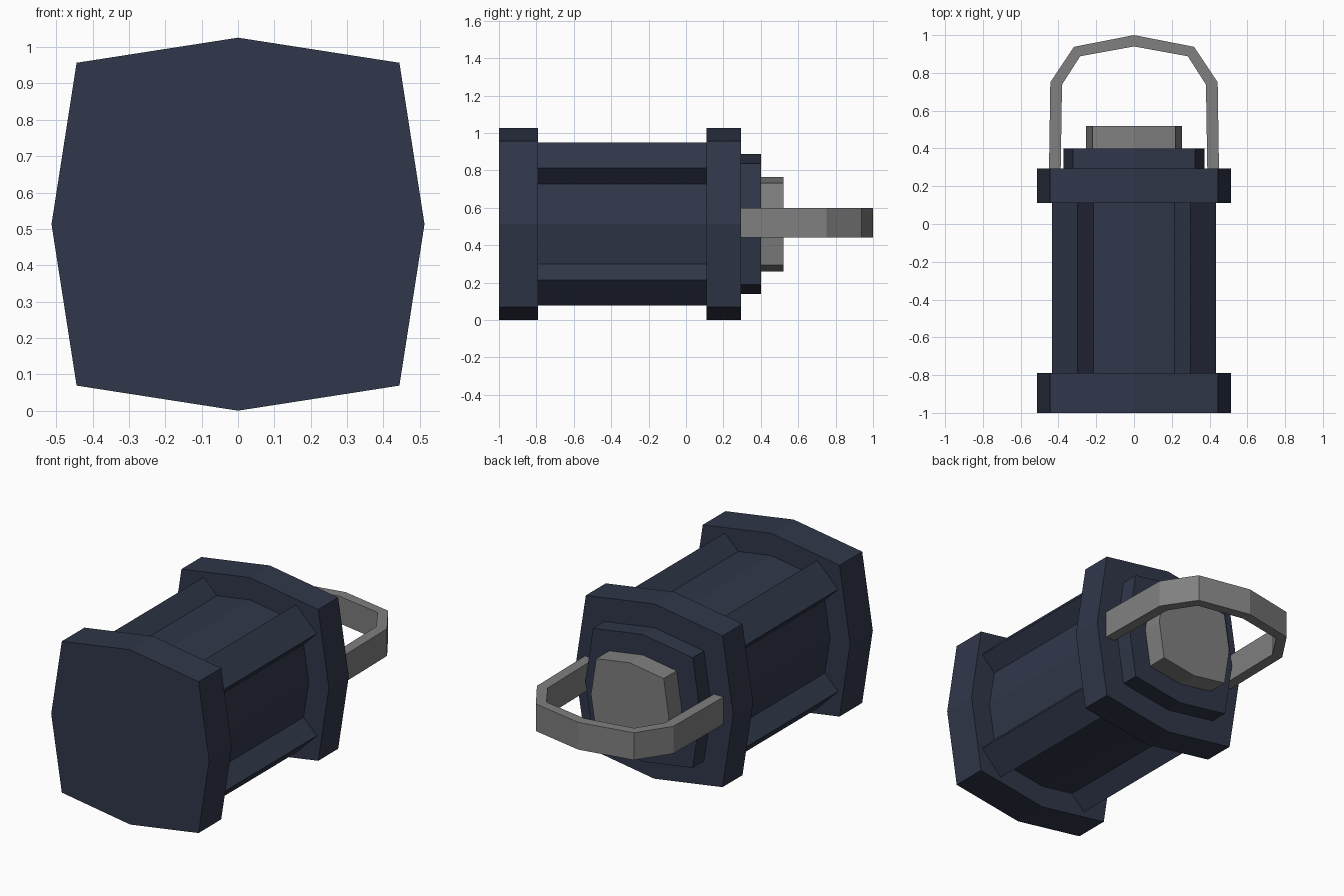
import bpy, bmesh
from mathutils import Vector

if "Cube" in bpy.data.objects:
    bpy.data.objects.remove(bpy.data.objects["Cube"])

CZ = 0.513  # height of the lantern axis


def material(name, rgb):
    m = bpy.data.materials.new(name)
    m.diffuse_color = (*rgb, 1)
    m.use_nodes = True
    m.node_tree.nodes["Principled BSDF"].inputs["Base Color"].default_value = m.diffuse_color
    return m


NAVY = material("dark navy", (0.030, 0.038, 0.068))
GREY = material("mid grey", (0.215, 0.215, 0.215))


def extrude(name, outline, offset, mat):
    """Extrude a closed 3D outline along an offset vector."""
    bm = bmesh.new()
    face = bm.faces.new([bm.verts.new(p) for p in outline])
    res = bmesh.ops.extrude_face_region(bm, geom=[face], use_keep_orig=True)
    moved = [v for v in res["geom"] if isinstance(v, bmesh.types.BMVert)]
    bmesh.ops.translate(bm, verts=moved, vec=Vector(offset))
    bmesh.ops.recalc_face_normals(bm, faces=bm.faces)
    me = bpy.data.meshes.new(name)
    bm.to_mesh(me)
    bm.free()
    me.materials.append(mat)
    ob = bpy.data.objects.new(name, me)
    bpy.context.collection.objects.link(ob)
    return ob


def bulged_square(name, scale, y0, y1, mat):
    """Square prism along y whose sides bulge out at their middles."""
    m, c = 0.513 * scale, 0.444 * scale
    pts = [(m, 0), (c, c), (0, m), (-c, c), (-m, 0), (-c, -c), (0, -m), (c, -c)]
    return extrude(name, [(x, y0, CZ + z) for x, z in pts], (0, y1 - y0, 0), mat)


# Body, end plates, collar and cap
bulged_square("base_plate", 1.0, -1.0, -0.79, NAVY)
bulged_square("body", 0.745, -0.80, 0.12, NAVY)
bulged_square("upper_plate", 1.0, 0.11, 0.295, NAVY)
bulged_square("collar", 0.728, 0.285, 0.40, NAVY)
bulged_square("cap", 0.493, 0.39, 0.52, GREY)

# Diagonal rails on the four corners
for sx in (-1, 1):
    for sz in (-1, 1):
        prof = [(0.30, 0.435), (0.435, 0.30), (0.295, 0.16), (0.16, 0.295)]
        extrude("corner_rail", [(sx * x, -0.80, CZ + sz * z) for x, z in prof],
                (0, 0.92, 0), NAVY)

# Carry handle: flat angular loop
outer = [(0.45, 0.29), (0.443, 0.75), (0.318, 0.938), (0, 1.0)]
inner = [(0.388, 0.29), (0.381, 0.738), (0.285, 0.888), (0, 0.94)]


def mirrored(half):
    return half + [(-x, y) for x, y in reversed(half[:-1])]


loop = mirrored(outer) + mirrored(inner)[::-1]
extrude("handle", [(x, y, 0.44) for x, y in loop], (0, 0, 0.16), GREY)
